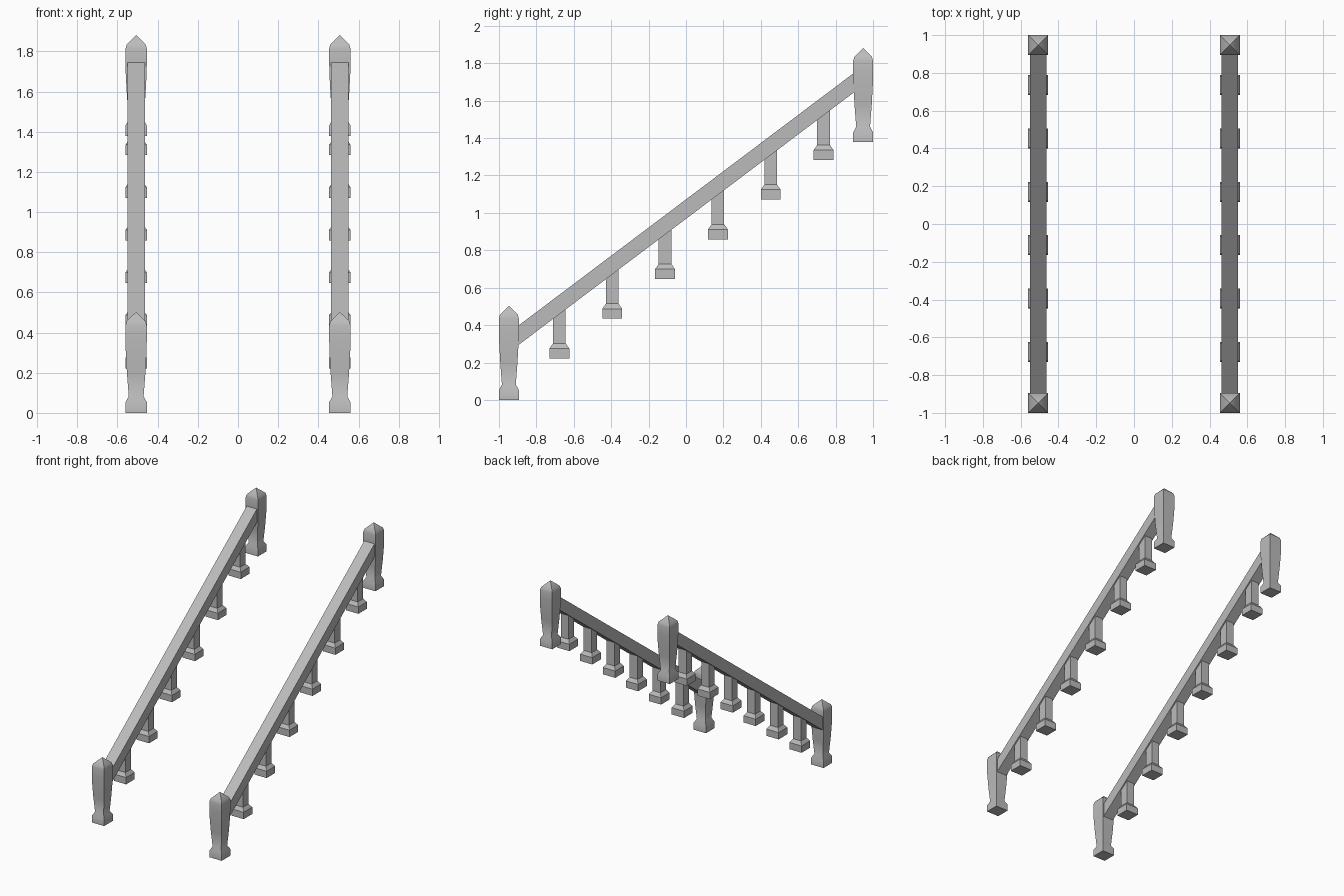
import bpy, bmesh

cube = bpy.data.objects.get("Cube")
if cube:
    bpy.data.objects.remove(cube, do_unlink=True)

stone = bpy.data.materials.new("grey_stone")
stone.use_nodes = True
GREY = (0.5, 0.5, 0.5, 1)
stone.diffuse_color = GREY
stone.node_tree.nodes["Principled BSDF"].inputs["Base Color"].default_value = GREY

SIDE_X = 0.507           # railing distance from the centre
SLOPE = 0.753            # rise of the handrail per unit of depth
RAIL_MID = 1.02          # handrail centre height at y = 0

# (half width, height) outlines of the square plinth and the two uprights
PLINTH = [(0.053, 0), (0.053, 0.053), (0.037, 0.082)]
POST = [(0.037, 0.082), (0.046, 0.2), (0.052, 0.31), (0.053, 0.37),
        (0.053, 0.435), (0.047, 0.457), (0, 0.503)]


def finish(bm, name, location):
    bmesh.ops.recalc_face_normals(bm, faces=bm.faces)
    mesh = bpy.data.meshes.new(name)
    bm.to_mesh(mesh)
    bm.free()
    mesh.materials.append(stone)
    obj = bpy.data.objects.new(name, mesh)
    obj.location = location
    bpy.context.collection.objects.link(obj)
    bpy.ops.object.select_all(action='DESELECT')
    obj.select_set(True)
    bpy.context.view_layer.objects.active = obj
    bpy.ops.object.shade_smooth_by_angle(angle=0.61)
    return obj


def square_column(name, outline, location):
    """Stack square rings along an outline; a zero width makes a point."""
    bm = bmesh.new()
    rings = []
    for half, z in outline:
        if half == 0:
            rings.append([bm.verts.new((0, 0, z))])
        else:
            rings.append([bm.verts.new((sx * half, sy * half, z))
                          for sx, sy in ((-1, -1), (1, -1), (1, 1), (-1, 1))])
    for low, high in zip(rings, rings[1:]):
        for i in range(4):
            j = (i + 1) % 4
            if len(high) == 1:
                bm.faces.new((low[i], low[j], high[0]))
            else:
                bm.faces.new((low[i], low[j], high[j], high[i]))
    for ring in (rings[0], rings[-1]):
        if len(ring) == 4:
            bm.faces.new(ring)
    return finish(bm, name, location)


def handrail(name, x):
    """Sloping box with upright ends hidden inside the end posts."""
    bm = bmesh.new()
    bmesh.ops.create_cube(bm, size=1)
    for v in bm.verts:
        y = v.co.y * 1.86
        v.co = (v.co.x * 0.088, y, v.co.z * 0.104 + y * SLOPE)
    return finish(bm, name, (x, 0, RAIL_MID))


for side, x in (("left", SIDE_X), ("right", -SIDE_X)):
    handrail(f"{side}_handrail", x)
    # Bulging end posts with pointed caps
    for end, y, z in (("front", -0.947, 0), ("back", 0.947, 1.378)):
        square_column(f"{side}_{end}_post", PLINTH + POST[1:], (x, y, z))
    # Plain balusters following the slope
    for i in range(6):
        y = -0.677 + i * 0.2825
        z = 0.222 + i * 0.2122
        top = RAIL_MID + SLOPE * y - z
        outline = PLINTH[:2] + [(0.034, 0.08), (0.034, top)]
        square_column(f"{side}_baluster_{i + 1}", outline, (x, y, z))
